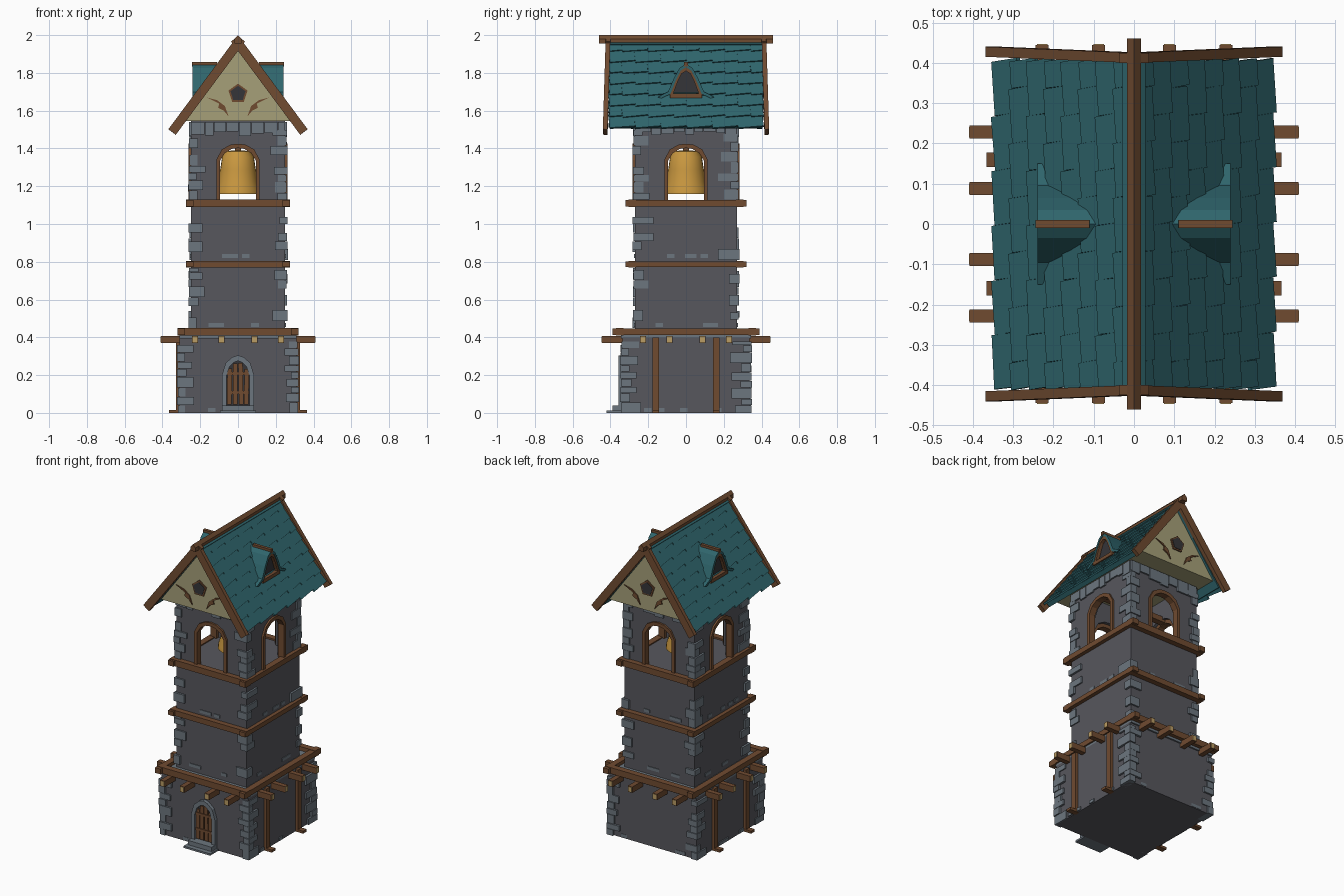
import bpy, bmesh, math, random
from mathutils import Matrix, Vector

if "Cube" in bpy.data.objects:
    bpy.data.objects.remove(bpy.data.objects["Cube"])

random.seed(4)
COL = {"wall": (.095, .095, .11), "stone": (.15, .18, .21), "wood": (.16, .07, .03), "teal": (.028, .13, .15),
       "cream": (.38, .35, .19), "gold": (.58, .31, .05), "dark": (.035, .035, .04), "tan": (.5, .34, .13)}
MATS = {}
for key, c in COL.items():
    MATS[key] = bpy.data.materials.new(key)
    MATS[key].diffuse_color = (*c, 1)
I4 = Matrix.Identity(4)


def finish(name, bm, mat):
    bmesh.ops.recalc_face_normals(bm, faces=bm.faces)
    me = bpy.data.meshes.new(name)
    bm.to_mesh(me)
    bm.free()
    me.materials.append(MATS[mat])
    ob = bpy.data.objects.new(name, me)
    bpy.context.collection.objects.link(ob)
    return ob


def box(bm, lo, hi, M=I4, rot=I4):
    lo, hi = Vector(lo), Vector(hi)
    T = Matrix.Translation((lo + hi) / 2) @ rot @ Matrix.Diagonal((*(hi - lo), 1))
    bmesh.ops.create_cube(bm, size=1, matrix=M @ T)


def prism(bm, pts, y0, y1, M=I4):
    """Extrude an (x, z) outline along y."""
    rings = [[bm.verts.new(M @ Vector((x, y, z))) for x, z in pts] for y in (y0, y1)]
    n = len(pts)
    bm.faces.new(rings[0])
    bm.faces.new(rings[1][::-1])
    for i in range(n):
        j = (i + 1) % n
        bm.faces.new((rings[0][i], rings[1][i], rings[1][j], rings[0][j]))


def side(k):
    """Frame of wall k (0 front, 1 right, 2 back, 3 left): local -y points outward."""
    return Matrix.Rotation(k * math.pi / 2, 4, 'Z')


def mirror(half):
    return half + [(-x, z) for x, z in reversed(half) if x != 0]


# stone bodies
bm = bmesh.new(); box(bm, (-.31, -.335, 0), (.31, .335, .40)); finish("base_body", bm, "wall")
bm = bmesh.new(); box(bm, (-.25, -.27, .40), (.25, .27, 1.12)); finish("tower_shaft", bm, "wall")

# belfry walls with arched openings, and timber arch frames
arch = [(.115, 1.12), (.115, 1.34), (.085, 1.395), (.04, 1.42), (0, 1.425)]
inner = [(.095, 1.12), (.095, 1.335), (.07, 1.375), (.032, 1.398), (0, 1.402)]
walls, frames = bmesh.new(), bmesh.new()
for k in range(4):
    w, d = ((.25, .27), (.27, .25))[k % 2]
    w -= .001 * (k % 2) + .05 * (k % 2)
    prism(walls, [(w, 1.12), (w, 1.545), (-w, 1.545), (-w, 1.12)] + mirror(arch)[::-1], -d, -d + .05, side(k))
    prism(frames, mirror(arch)[::1] + mirror(inner)[::-1], -d - .012, -d + .03, side(k))
finish("belfry_walls", walls, "wall")
finish("arch_frames", frames, "wood")

# corner stones, alternating long and short
bm = bmesh.new()
for hx, hy, z0, z1, keep in ((.31, .335, 0, .38, .95), (.25, .27, .45, .77, .6), (.25, .27, .81, 1.09, .6),
                             (.25, .27, 1.13, 1.5, .85)):
    for sx in (-1, 1):
        for sy in (-1, 1):
            z, flip = z0, 0
            while z < z1 - .02:
                h = min(random.uniform(.035, .06), z1 - z)
                lx, ly = (.065, .04) if flip else (.035, .085)
                lx *= random.uniform(.8, 1.2); ly *= random.uniform(.8, 1.2)
                o = random.uniform(.006, .014)
                if random.random() < keep:
                    a, b = sorted((sx * (hx + o), sx * (hx - lx))), sorted((sy * (hy + o), sy * (hy - ly)))
                    box(bm, (a[0], b[0], z), (a[1], b[1], z + h - .003))
                z += h
                flip = 1 - flip
finish("corner_stones", bm, "stone")

# stone course under the roof and loose low stones
bm = bmesh.new()
for k in range(4):
    w, d = ((.25, .27), (.27, .25))[k % 2]
    x = -w
    while x < w - .02:
        l = min(random.uniform(.04, .09), w - x)
        box(bm, (x, -d - .01, random.uniform(1.46, 1.49)), (x + l - .003, -d + .02, 1.54), side(k))
        x += l
    for d2, w2, z in ((d, w, .455), (d, w, .82), (d + .063, w + .06, .005)):
        for i in range(4):
            x = random.uniform(-w2 + .08, w2 - .12)
            if k == 0 and z < .1 and abs(x) < .15:
                continue
            box(bm, (x, -d2 - .004, z), (x + .04, -d2 + .03, z + .02), side(k))
finish("wall_stones", bm, "stone")

# beam rings
bm = bmesh.new()
for hx, hy, ex, ey, z0, z1 in ((.30, .35, .32, .39, .41, .45), (.255, .285, .275, .32, .77, .805),
                               (.255, .285, .275, .32, 1.09, 1.13)):
    for s in (-1, 1):
        box(bm, (-ex, s * hy - .02, z0), (ex, s * hy + .02, z1))
        box(bm, (s * hx - .02, -ey, z0 + .003), (s * hx + .02, ey, z1 - .003))
finish("beam_rings", bm, "wood")
bm = bmesh.new(); box(bm, (-.31, -.345, .395), (.31, .345, .425)); finish("base_ledge", bm, "stone")

# joists with pale ends, side posts and their feet
joists, ends, posts = bmesh.new(), bmesh.new(), bmesh.new()
for k in range(4):
    out, d = ((.445, .33), (.408, .30))[k % 2]
    for u in (-.228, -.088, .088, .228):
        box(joists, (u - .016, -out, .37), (u + .016, -d, .408), side(k))
        box(ends, (u - .013, -out - .002, .373), (u + .013, -out, .405), side(k))
    if k % 2:
        for u in (-.16, .16):
            box(posts, (u - .018, -.328, 0), (u + .018, -.30, .40), side(k))
            box(posts, (u - .018, -.366, .0), (u + .018, -.31, .016), side(k))
finish("joists", joists, "wood")
finish("joist_ends", ends, "tan")
finish("side_posts", posts, "wood")

# door: stone surround, dark recess, planks, straps, steps
do = [(.085, .04), (.085, .2), (.065, .265), (.03, .295), (0, .305)]
di = [(.06, .04), (.06, .2), (.045, .245), (.02, .268), (0, .275)]
bm = bmesh.new(); prism(bm, mirror(do) + mirror(di)[::-1], -.357, -.32)
box(bm, (-.085, -.39, .012), (.085, -.33, .04)); box(bm, (-.095, -.42, 0), (.095, -.33, .012))
finish("door_surround_and_steps", bm, "stone")
bm = bmesh.new(); prism(bm, mirror(di), -.338, -.32); finish("door_recess", bm, "dark")
bm = bmesh.new()
for x, t in ((-.045, .235), (-.015, .262), (.015, .265), (.045, .232)):
    box(bm, (x - .012, -.347, .045), (x + .012, -.33, t), rot=Matrix.Rotation(random.uniform(-.04, .04), 4, 'Y'))
for z in (.10, .20):
    box(bm, (-.058, -.352, z), (.058, -.34, z + .016))
finish("door_planks", bm, "wood")

# bell and its hanging beam
prof = [(.118, 1.16), (.115, 1.185), (.103, 1.22), (.094, 1.29), (.084, 1.355), (.065, 1.385), (.0, 1.392)]
prof = [(.0, 1.37), (.07, 1.35), (.085, 1.25), (.105, 1.165)] + prof
bm = bmesh.new()
vs = [bm.verts.new((r, 0, z)) for r, z in prof]
es = [bm.edges.new(p) for p in zip(vs, vs[1:])]
bmesh.ops.spin(bm, geom=vs + es, axis=(0, 0, 1), cent=(0, 0, 0), angle=2 * math.pi, steps=24)
bmesh.ops.remove_doubles(bm, verts=bm.verts, dist=.0005)
bell = finish("bell", bm, "gold")
bpy.context.view_layer.objects.active = bell
bell.select_set(True)
bpy.ops.object.shade_smooth_by_angle(angle=math.radians(35))
bm = bmesh.new()
box(bm, (-.24, -.02, 1.405), (.24, .02, 1.44)); box(bm, (-.015, -.015, 1.385), (.015, .015, 1.41))
finish("bell_beam", bm, "wood")

# attic prism with gable ornaments
bm = bmesh.new(); prism(bm, [(-.285, 1.545), (.285, 1.545), (.0, 1.94)], -.39, .39); finish("gable", bm, "cream")
orn, panes = bmesh.new(), bmesh.new()
penta = lambda r: [(r * math.sin(i * 2 * math.pi / 5), 1.69 + r * math.cos(i * 2 * math.pi / 5)) for i in range(5)]
brace = [(.165, 1.67), (.11, 1.655), (.07, 1.625), (.05, 1.57), (.075, 1.60), (.105, 1.615), (.10, 1.637)]
for k in (0, 2):
    prism(orn, penta(.053), -.397, -.38, side(k))
    prism(panes, penta(.042), -.40, -.38, side(k))
    for s in (-1, 1):
        prism(orn, [(s * x, z) for x, z in brace], -.397, -.38, side(k))
finish("gable_ornaments", orn, "wood")
finish("gable_windows", panes, "dark")

# roof: slabs, tilted shingles, bargeboards, ridge beam
slab, tiles, barge = bmesh.new(), bmesh.new(), bmesh.new()
ang = math.atan2(.465, .345)
for k in (0, 2):
    M = side(k) @ Matrix.Translation((0, 0, 1.975)) @ Matrix.Rotation(ang, 4, 'Y')
    box(slab, (0, -.405, -.035), (.56, .405, -.008), M)
    for r in range(8):
        x1 = .579 - r * .072
        ys = [-.408 + .136 * i for i in range(7)]
        if r % 2:
            ys = [-.408] + [y + .068 for y in ys[:-1]] + [.408]
        for a, b in zip(ys, ys[1:]):
            tilt = Matrix.Rotation(random.uniform(.08, .13), 4, 'Z') @ Matrix.Rotation(-.09, 4, 'Y')
            box(tiles, (max(x1 - .095, 0), a, -.008), (x1, b - .001, .003), M, tilt)
    for s in (-1, 1):
        y = s * .42
        box(barge, (-.015, y - .0125, -.035), (.60, y + .0125, .014), M, Matrix.Rotation(s * .025, 4, 'Z'))
finish("roof_slabs", slab, "teal")
finish("roof_shingles", tiles, "teal")
finish("bargeboards", barge, "wood")
bm = bmesh.new()
prism(bm, [(0, 2.0), (.018, 1.98), (.018, 1.955), (-.018, 1.955), (-.018, 1.98)], -.46, .46)
finish("ridge_beam", bm, "wood")

# dormers on both slopes
droof, dframe, dpane = bmesh.new(), bmesh.new(), bmesh.new()
for k in (1, 3):
    S = side(k)
    top = [(.15, 1.672), (.095, 1.70), (.065, 1.77), (.035, 1.825), (0, 1.85)]
    low = [(.13, 1.665), (.082, 1.69), (.052, 1.765), (.028, 1.812), (0, 1.83)]
    prism(droof, mirror(top) + mirror(low)[::-1], -.24, -.06, S)
    fo = [(.12, 1.675), (.085, 1.692), (.055, 1.767), (.03, 1.814), (0, 1.832)]
    fi = [(.066, 1.69), (.064, 1.70), (.043, 1.755), (.024, 1.795), (0, 1.81)]
    prism(dframe, mirror(fo) + mirror(fi)[::-1], -.236, -.20, S)
    box(dframe, (-.085, -.24, 1.668), (.085, -.20, 1.69), S)
    box(dframe, (-.01, -.244, 1.835), (.01, -.11, 1.858), S)
    prism(dpane, mirror(fi), -.215, -.09, S)
finish("dormer_roofs", droof, "teal")
finish("dormer_frames", dframe, "wood")
finish("dormer_windows", dpane, "dark")

for m in bpy.data.materials:
    if m.users and not m.is_grease_pencil:
        m.use_nodes = True
        m.node_tree.nodes["Principled BSDF"].inputs["Base Color"].default_value = m.diffuse_color
